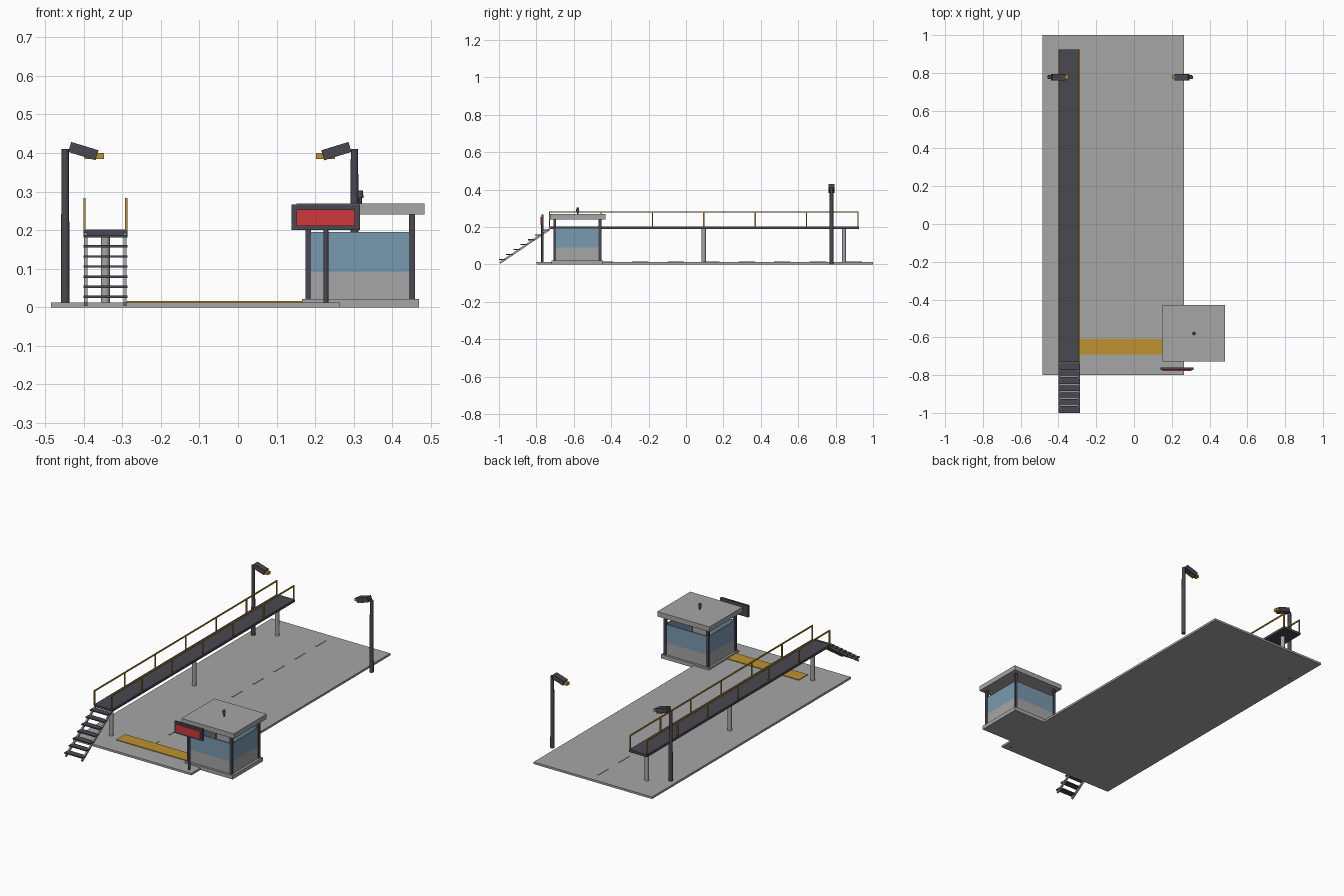
import bpy, math
from mathutils import Vector

if "Cube" in bpy.data.objects:
    bpy.data.objects.remove(bpy.data.objects["Cube"])


def material(name, rgb):
    m = bpy.data.materials.new(name)
    m.diffuse_color = (*rgb, 1)
    m.use_nodes = True
    m.node_tree.nodes["Principled BSDF"].inputs["Base Color"].default_value = m.diffuse_color
    return m


CONCRETE = material("concrete_grey", (0.38, 0.38, 0.38))
DARK = material("dark_steel", (0.065, 0.065, 0.08))
YELLOW = material("safety_yellow", (0.51, 0.29, 0.03))
GLASS = material("window_blue", (0.19, 0.32, 0.43))
RED = material("sign_red", (0.63, 0.04, 0.045))


def box(name, mat, x, y, z, tilt=0):
    """Box from (min, max) ranges, optionally tilted about y."""
    bpy.ops.mesh.primitive_cube_add(size=1, location=[sum(r) / 2 for r in (x, y, z)],
                                    rotation=(0, tilt, 0))
    o = bpy.context.object
    o.name = name
    o.scale = [r[1] - r[0] for r in (x, y, z)]
    bpy.ops.object.transform_apply(location=False, rotation=False, scale=True)
    o.data.materials.append(mat)
    return o


def post(name, mat, x, y, z, r, r_top=None, sides=16):
    """Upright round post, optionally tapered."""
    bpy.ops.mesh.primitive_cone_add(vertices=sides, radius1=r, radius2=r if r_top is None else r_top,
                                    depth=z[1] - z[0], location=(x, y, sum(z) / 2))
    o = bpy.context.object
    o.name = name
    o.data.materials.append(mat)
    bpy.ops.object.shade_smooth_by_angle(angle=math.radians(40))
    return o


def around(c, w):
    return (c - w / 2, c + w / 2)


# Road slab, lane dashes and yellow barrier strip
box("road_slab", CONCRETE, (-0.485, 0.265), (-0.8, 1.0), (0, 0.012))
for i in range(9):
    box("lane_dash", CONCRETE, around(-0.10, 0.008), around(-0.625 + 0.19 * i, 0.09), (0.012, 0.0145))
box("stop_strip", YELLOW, (-0.288, 0.17), (-0.69, -0.61), (0.011, 0.016))

# Raised walkway on columns
X0, X1 = -0.401, -0.287
box("walkway_deck", DARK, (X0, X1), (-0.73, 0.925), (0.188, 0.202))
for y in (-0.655, 0.095, 0.845):
    post("walkway_column", CONCRETE, -0.344, y, (0.012, 0.19), 0.0115)

# Handrails
for x in (X0 + 0.003, X1 - 0.003):
    box("handrail", YELLOW, around(x, 0.006), (-0.733, 0.923), (0.277, 0.284))
    for i in range(7):
        box("rail_post", YELLOW, around(x, 0.006), around(-0.73 + 0.275 * i, 0.006), (0.2, 0.28))

# Stairs: treads and two sloping stringers
for i in range(7):
    y = -1.0 + 0.0385 * i
    z = 0.027 + 0.0262 * i
    box("stair_tread", DARK, (X0, X1), (y, y + 0.036), (z - 0.003, z + 0.003))
a, b = Vector((0, -0.995, 0.008)), Vector((0, -0.73, 0.188))
for x in (X0 + 0.006, X1 - 0.006):
    s = box("stair_stringer", CONCRETE, around(x, 0.009), around((a.y + b.y) / 2, (b - a).length),
            around((a.z + b.z) / 2, 0.011))
    s.rotation_euler.x = math.atan2(b.z - a.z, b.y - a.y)

# Two lamps facing the road (d is the direction of the head)
for x, d in ((-0.448, 1), (0.302, -1)):
    post("lamp_pole", DARK, x, 0.778, (0, 0.411), 0.0115, 0.0095)
    box("lamp_head", DARK, around(x + d * 0.047, 0.074), around(0.778, 0.034), around(0.405, 0.027),
        d * math.radians(17))
    box("lamp_lens", YELLOW, around(x + d * 0.075, 0.05), around(0.778, 0.022), (0.384, 0.4))

# Booth: base, low walls, windows, corner posts, roof
box("booth_base", CONCRETE, (0.166, 0.469), (-0.718, -0.444), (0, 0.022))
BX, BY = (0.182, 0.451), (-0.702, -0.46)
T = 0.008
for name, mat, z in (("booth_wall", CONCRETE, (0.022, 0.091)), ("booth_window", GLASS, (0.091, 0.195))):
    for y in BY:
        box(name, mat, BX, around(y, T), z)
    for x in BX:
        box(name, mat, around(x, T), BY, z)
for x in BX:
    for y in BY:
        box("booth_corner_post", DARK, around(x, 0.015), around(y, 0.015), (0.022, 0.243))
box("booth_roof", CONCRETE, (0.152, 0.483), (-0.728, -0.43), (0.241, 0.269))

# Roof beacon
post("beacon_stem", DARK, 0.317, -0.579, (0.268, 0.286), 0.004)
post("beacon_cap", DARK, 0.317, -0.579, (0.283, 0.303), 0.0085, 0.007)

# Sign on a post
post("sign_post", DARK, 0.228, -0.768, (0, 0.21), 0.0065)
box("sign_board", DARK, (0.139, 0.316), (-0.773, -0.761), (0.2, 0.267))
box("sign_panel", RED, (0.152, 0.304), (-0.777, -0.772), (0.211, 0.254))
